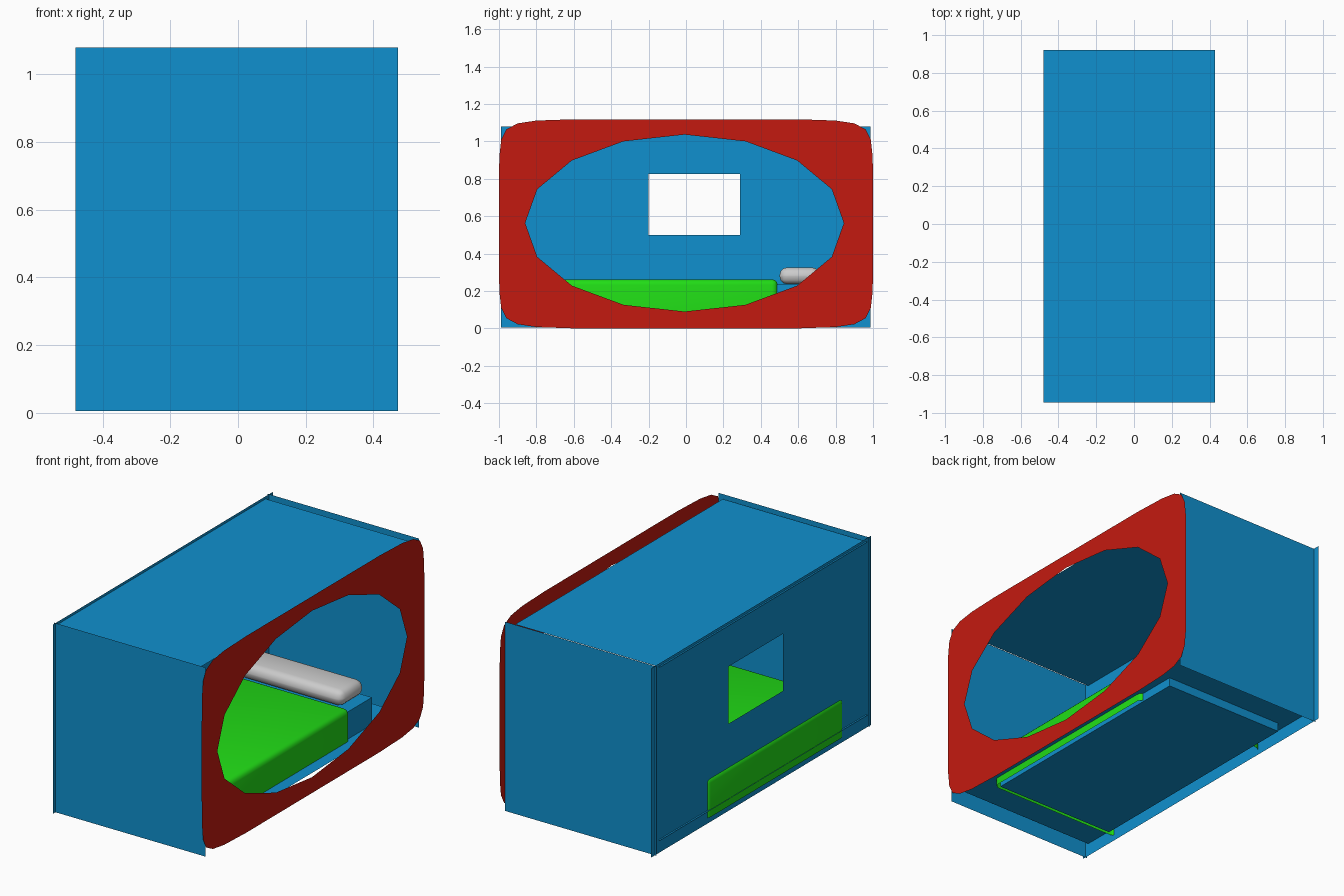
import bpy, bmesh, math
from mathutils import Vector

if "Cube" in bpy.data.objects:
    bpy.data.objects.remove(bpy.data.objects["Cube"])


def material(name, color):
    m = bpy.data.materials.new(name)
    m.diffuse_color = (*color, 1)
    m.use_nodes = True
    m.node_tree.nodes["Principled BSDF"].inputs["Base Color"].default_value = m.diffuse_color
    return m


BLUE = material("blue_panel", (0.005, 0.28, 0.62))
RED = material("red_frame", (0.55, 0.01, 0.005))
GREEN = material("green_cover", (0.015, 0.72, 0.008))


def finish(name, bm, mat=None):
    me = bpy.data.meshes.new(name)
    bm.to_mesh(me)
    bm.free()
    ob = bpy.data.objects.new(name, me)
    bpy.context.collection.objects.link(ob)
    if mat:
        me.materials.append(mat)
    return ob


def sheet(name, corners, mat):
    bm = bmesh.new()
    bm.faces.new([bm.verts.new(c) for c in corners])
    return finish(name, bm, mat)


def holed_sheet(name, x, outer, inner, mat):
    """Flat sheet facing +x with one opening; loops are (y, z) points."""
    bm = bmesh.new()
    edges = []
    for loop in (outer, inner):
        vs = [bm.verts.new((x, y, z)) for y, z in loop]
        edges += [bm.edges.new((a, b)) for a, b in zip(vs, vs[1:] + vs[:1])]
    bmesh.ops.triangle_fill(bm, edges=edges, use_beauty=True, normal=Vector((1, 0, 0)))
    return finish(name, bm, mat)


def block(name, lo, hi, mat=None, bevel=0, segments=2, open_bottom=False):
    bm = bmesh.new()
    bmesh.ops.create_cube(bm, size=1)
    for v in bm.verts:
        v.co = [lo[i] + (v.co[i] + 0.5) * (hi[i] - lo[i]) for i in range(3)]
    if bevel:
        es = [e for e in bm.edges
              if not open_bottom or max(v.co.z for v in e.verts) > hi[2] - 1e-4]
        bmesh.ops.bevel(bm, geom=es, offset=bevel, segments=segments,
                        profile=0.5, affect='EDGES')
    if open_bottom:
        bm.normal_update()
        bmesh.ops.delete(bm, geom=[f for f in bm.faces if f.normal.z < -0.9],
                         context='FACES')
    ob = finish(name, bm, mat)
    if bevel:
        for o in bpy.context.selected_objects:
            o.select_set(False)
        ob.select_set(True)
        bpy.context.view_layer.objects.active = ob
        bpy.ops.object.shade_smooth_by_angle(angle=math.radians(50))
    return ob


# Thin shell: end walls, roof and floor
X0, X1, Z0, Z1 = -0.48, 0.472, 0.005, 1.08
for name, y in (("front_wall", -0.968), ("rear_wall", 0.95)):
    sheet(name, [(X0, y, Z0), (X1, y, Z0), (X1, y, Z1), (X0, y, Z1)], BLUE)
for name, z in (("floor", 0.08), ("roof", 1.065)):
    sheet(name, [(X0, -0.945, z), (0.43, -0.945, z), (0.43, 0.92, z), (X0, 0.92, z)], BLUE)

# Back panel with a window opening
holed_sheet("back_panel", -0.47,
            [(-0.99, Z0), (0.987, Z0), (0.987, Z1), (-0.99, Z1)],
            [(-0.2, 0.5), (0.29, 0.5), (0.29, 0.825), (-0.2, 0.825)], BLUE)

# Entrance frame: rounded outline, sixteen-sided oval opening
quarter = [(1.0, 0.2), (0.998, 0.36), (0.988, 0.45), (0.96, 0.505),
           (0.9, 0.537), (0.8, 0.552), (0.6, 0.559)]
half = quarter + [(-y, z) for y, z in reversed(quarter)]
outline = [(y, z + 0.559) for y, z in half] + [(-y, 0.559 - z) for y, z in half]
oval = [(-0.008 + 0.852 * math.cos(i * math.pi / 8),
         0.563 + 0.473 * math.sin(i * math.pi / 8)) for i in range(16)]
holed_sheet("entrance_frame", 0.472, outline, oval, RED)

# Bed: base, draped cover and pillow
block("bed_base", (-0.42, -0.71, 0.03), (0.345, 0.71, 0.235), BLUE)
block("bed_cover", (-0.478, -0.74, 0.038), (0.363, 0.49, 0.262), GREEN,
      bevel=0.03, segments=3, open_bottom=True)
block("pillow", (-0.37, 0.5, 0.236), (0.3, 0.715, 0.326), None,
      bevel=0.042, segments=3)
